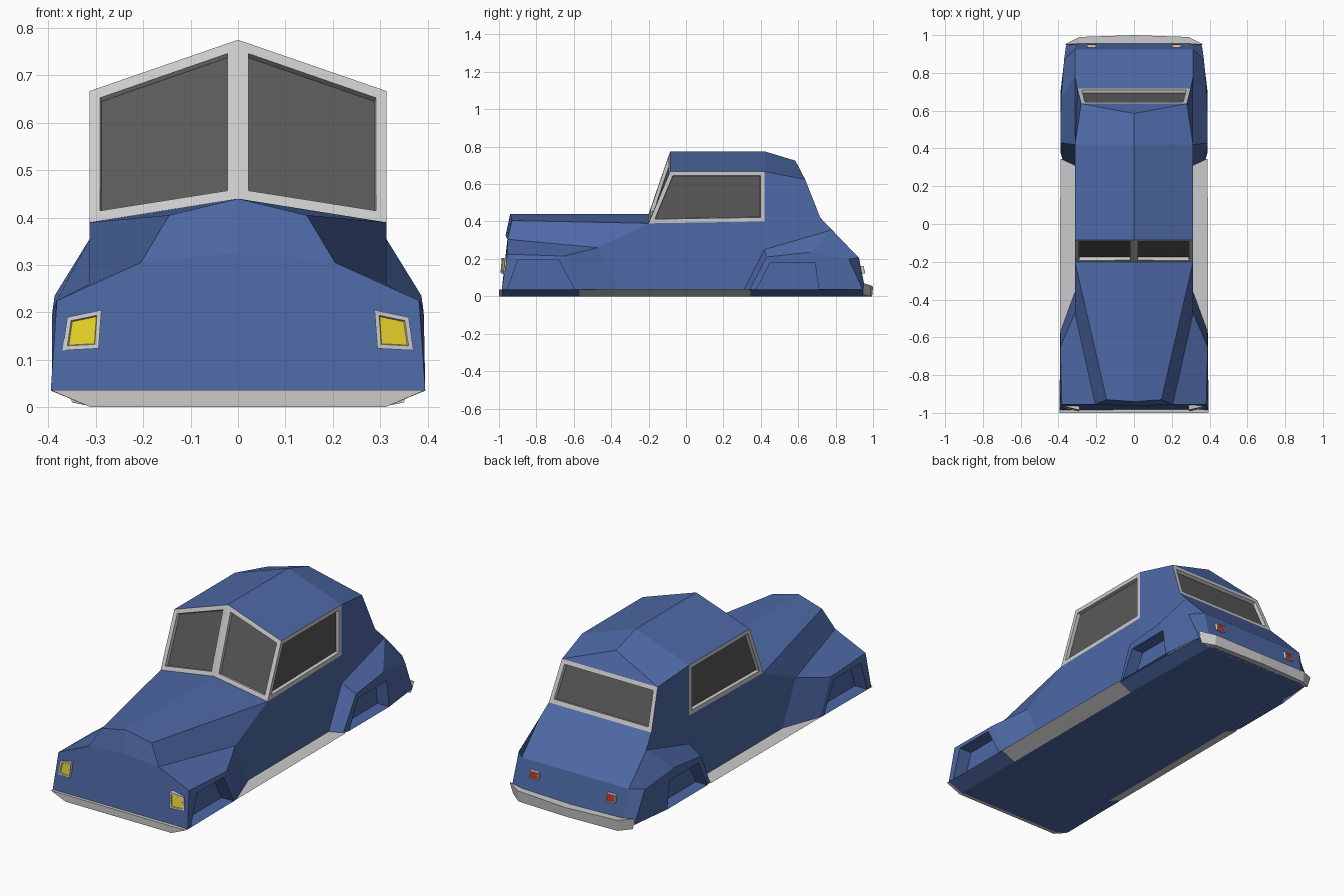
import bpy, bmesh
from mathutils import Vector

if "Cube" in bpy.data.objects:
    bpy.data.objects.remove(bpy.data.objects["Cube"])


def material(name, rgb):
    m = bpy.data.materials.new(name)
    m.diffuse_color = (*rgb, 1)
    m.use_nodes = True
    m.node_tree.nodes["Principled BSDF"].inputs["Base Color"].default_value = m.diffuse_color
    return m


BLUE = material("blue_paint", (0.075, 0.14, 0.38))
GREY = material("grey_trim", (0.8, 0.8, 0.8))
GLASS = material("dark_glass", (0.1, 0.1, 0.1))
YELLOW = material("yellow_lens", (0.8, 0.66, 0.02))
RED = material("red_lens", (0.6, 0.02, 0.02))


def part(name, pts, faces, base, panels=(), lens=GLASS, frame=0.022, depth=0.018):
    """Mesh from named half points, mirrored in x; '-p' is the mirror of p.
    Faces listed in panels become a grey frame around a recessed lens."""
    bm = bmesh.new()
    cache, made, framed = {}, {}, []

    def vert(token, flip):
        x, y, z = pts[token.lstrip("-")]
        if token.startswith("-") != flip:
            x = -x
        key = (round(x, 4) + 0.0, round(y, 4), round(z, 4))
        if key not in cache:
            cache[key] = bm.verts.new(key)
        return cache[key]

    for text in list(faces) + list(panels):
        for flip in (False, True):
            vs = [vert(t, flip) for t in text.split()]
            if flip:
                vs.reverse()
            if frozenset(vs) in made:
                continue
            f = made[frozenset(vs)] = bm.faces.new(vs)
            if text in panels:
                framed.append(f)
    bmesh.ops.recalc_face_normals(bm, faces=bm.faces[:])
    middle = Vector((0, 0, 0.3))
    for f in framed:
        inward = -depth if f.normal.dot(f.calc_center_median() - middle) > 0 else depth
        for width, d in ((frame, 0), (0.002, inward)):
            ring = bmesh.ops.inset_individual(bm, faces=[f], thickness=width, depth=d,
                                              use_even_offset=True)
            for r in ring["faces"]:
                r.material_index = 1
        f.material_index = 2
    me = bpy.data.meshes.new(name)
    bm.to_mesh(me)
    bm.free()
    for m in (base, GREY, lens):
        me.materials.append(m)
    ob = bpy.data.objects.new(name, me)
    bpy.context.collection.objects.link(ob)
    return ob


def arch(pts, tag, profile, outer_x, inner_x):
    """Adds a wheel arch opening to pts and returns its recess faces."""
    for i, (y, z) in enumerate(profile):
        pts[f"{tag}p{i}"] = (outer_x, y, z)
        pts[f"{tag}q{i}"] = (inner_x, y, z)
    faces = [f"{tag}p{i} {tag}q{i} {tag}q{(i+1)%4} {tag}p{(i+1)%4}" for i in range(4)]
    return faces + [" ".join(f"{tag}q{i}" for i in range(4))]


# Nose, bonnet and front wing points
body = dict(
    c1=(0, -.94, .44), h1=(.145, -.93, .405), f1=(.205, -.955, .305), m=(0, -.965, .325),
    g1=(.382, -.955, .225), e=(.395, -.985, .035), e0=(.31, -.985, 0),
    a=(.313, -.47, .26), g2=(.39, -.65, .215), g3=(.39, -.57, .035),
    gz=(.31, -.57, 0), b=(.313, -.36, .035))
# Cabin points
body.update(
    c2=(0, -.2, .44), s2=(.313, -.2, .39), c3=(0, -.085, .775), s3=(.313, -.085, .667),
    c4=(0, .42, .775), s4=(.313, .42, .667), w4=(.313, .42, .4),
    c5=(0, .585, .725), s5=(.28, .637, .625), s6=(.3, .718, .42))
# Tail and rear wing points
body.update(
    r=(.313, .42, .25), r0=(.313, .31, .035), s7=(.313, .78, .355),
    t=(.313, .925, .205), u=(.3, .965, 0), kz=(.31, .34, 0),
    k1=(.378, .34, .035), k2=(.39, .43, .21), k3=(.387, .66, .235),
    k4=(.37, .87, .2), k5=(.36, .945, .035))

arches = arch(body, "F", [(-.955, .035), (-.9, .195), (-.68, .195), (-.595, .035)], .392, .32)
arches += arch(body, "R", [(.375, .035), (.45, .18), (.69, .18), (.71, .035)], .388, .32)

part("car_body", body, arches + [
    # bonnet and front
    "c1 h1 s2 c2", "h1 f1 a s2", "c1 m f1 h1", "m f1 g1 e e0 -e0 -e -g1 -f1",
    # front wing
    "f1 g1 g2 a", "a g2 g3 b", "e Fp0 Fp1 g1", "g1 Fp1 Fp2 g2", "g2 Fp2 Fp3 g3",
    "e g3 gz e0",
    # roof, tail and sides
    "c3 s3 s4 c4", "c4 s4 s5 c5", "c5 s5 -s5", "s6 t -t -s6", "t u -u -t",
    "s4 w4 r s7 s6 s5", "s6 s7 t", "s2 w4 r r0 b a",
    # rear wing
    "r k2 k3 s7", "s7 k3 k4 t", "t k4 k5 u", "r k2 k1 r0",
    "k1 Rp0 Rp1 k2", "k2 Rp1 Rp2 k3", "k3 Rp2 Rp3 k5 k4", "k1 k5 u kz",
    # floor
    "e0 gz kz u -u -kz -gz -e0",
], BLUE, panels=["c2 s2 s3 c3", "s2 w4 s4 s3", "s5 s6 -s6 -s5"])

# Running boards between the wings
part("running_boards", dict(
    a=(.305, -.57, .036), b=(.392, -.57, .036), c=(.31, -.57, 0),
    d=(.305, .345, .036), e=(.39, .345, .036), f=(.31, .345, 0),
    g=(.305, -.36, .036)),
    ["a b e d g", "b c f e", "a b c", "d e f"], GREY)

# Front bumper strip
part("front_bumper", dict(
    a=(.395, -1, .036), b=(.31, -1, 0), c=(.395, -.98, .036), d=(.31, -.98, 0)),
    ["a b -b -a", "a c -c -a", "b d -d -b", "a b d c"], GREY)

# Rear bumper, wrapped around the tail
part("rear_bumper", dict(
    b0=(0, .995, 0), b1=(.29, .985, 0), b2=(.35, .945, .01),
    t0=(0, 1, .05), t1=(.29, .99, .058), t2=(.367, .95, .07),
    i0=(0, .955, .05), i1=(.29, .955, .058), u=(.3, .945, 0), v=(0, .945, 0)),
    ["b0 b1 t1 t0", "b1 b2 t2 t1", "t0 t1 i1 i0", "t1 t2 i1",
     "b0 b1 u v", "b1 b2 u", "b2 t2 i1"], GREY)


def lamps(name, corners, back, lens, frame):
    """A mirrored pair of framed lamps sunk into the body."""
    pts = {}
    for i, (x, y, z) in enumerate(corners):
        pts[f"f{i}"] = (x, y, z)
        pts[f"b{i}"] = (x, y + back, z)
    sides = [f"f{i} b{i} b{(i+1)%4} f{(i+1)%4}" for i in range(4)]
    part(name, pts, sides, GREY, ["f0 f1 f2 f3"], lens, frame, 0.004)


lamps("headlights", [(.288, -.985, .205), (.36, -.968, .19), (.37, -.975, .12),
                     (.294, -.992, .124)], .035, YELLOW, .009)
lamps("tail_lights", [(.2, .95, .162), (.25, .949, .162), (.25, .957, .122),
                      (.2, .958, .122)], -.03, RED, .004)
